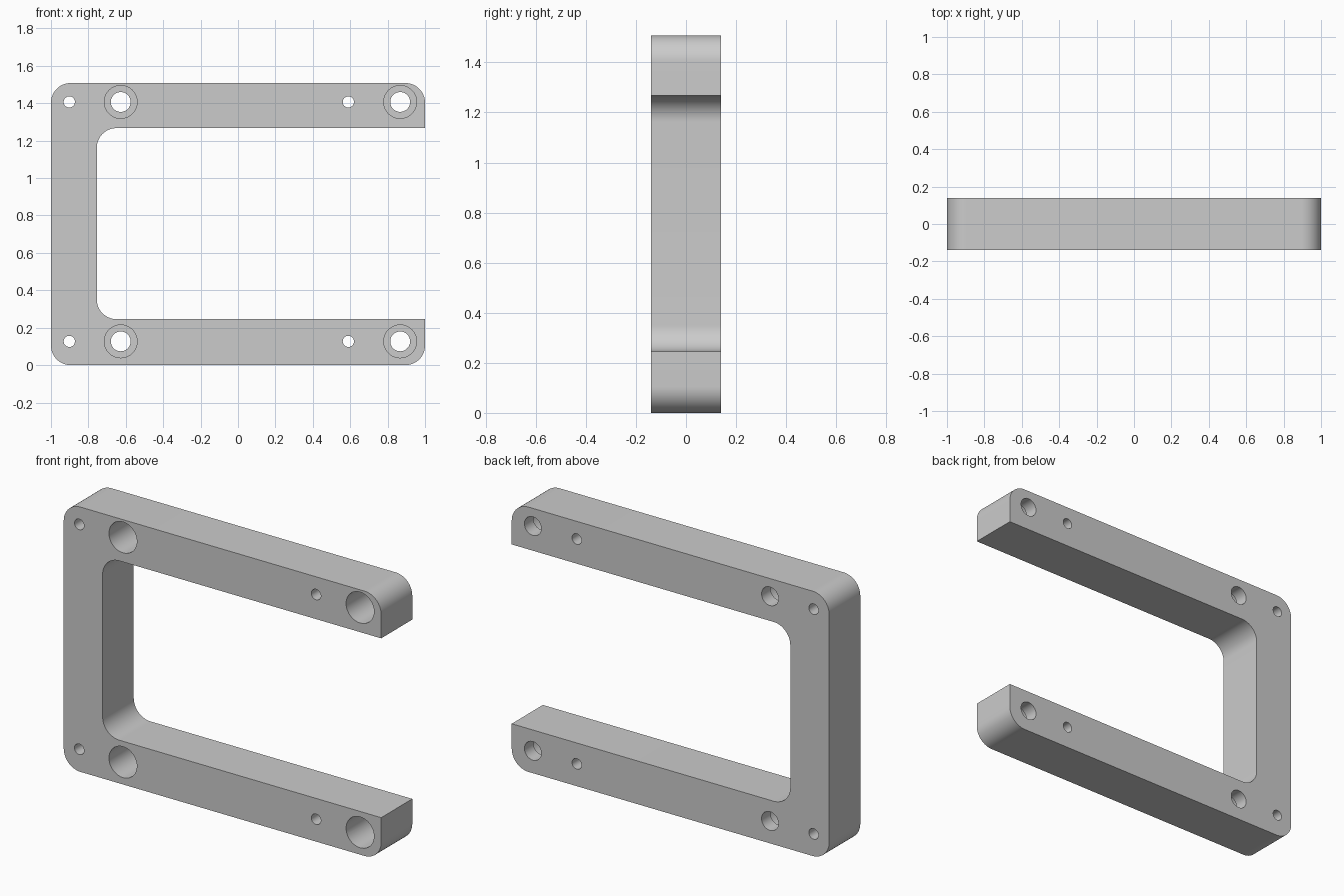
import bpy, bmesh
from math import sin, cos, pi, radians

if "Cube" in bpy.data.objects:
    bpy.data.objects.remove(bpy.data.objects["Cube"])

HALF, HEIGHT = 0.14, 1.508          # half thickness and overall height
ARM_LOW, ARM_HIGH, SPINE = 0.246, 1.267, -0.755   # inner edges of the C
RADIUS = 0.105

grey = bpy.data.materials.new("light grey")
grey.use_nodes = True
colour = (0.6, 0.6, 0.6, 1)
grey.diffuse_color = colour
grey.node_tree.nodes["Principled BSDF"].inputs["Base Color"].default_value = colour


def arc(cx, cz, start, end, r=RADIUS, steps=16):
    """Points of a rounded corner, angles in degrees."""
    angles = [radians(start + (end - start) * i / steps) for i in range(steps + 1)]
    return [(cx + r * cos(a), cz + r * sin(a)) for a in angles]


def prism(name, outline, y0, y1):
    """Extrude an x-z outline along y."""
    bm = bmesh.new()
    face = bm.faces.new([bm.verts.new((x, y0, z)) for x, z in outline])
    moved = bmesh.ops.extrude_face_region(bm, geom=[face])["geom"]
    verts = [v for v in moved if isinstance(v, bmesh.types.BMVert)]
    bmesh.ops.translate(bm, verts=verts, vec=(0, y1 - y0, 0))
    bmesh.ops.recalc_face_normals(bm, faces=bm.faces)
    mesh = bpy.data.meshes.new(name)
    bm.to_mesh(mesh)
    bm.free()
    mesh.materials.append(grey)
    obj = bpy.data.objects.new(name, mesh)
    bpy.context.collection.objects.link(obj)
    return obj


# C-shaped plate with rounded outer and inner corners
R = RADIUS
outline = (
    arc(-1 + R, R, 180, 270)
    + arc(1 - R, R, 270, 360)
    + [(1, ARM_LOW)]
    + arc(SPINE + R, ARM_LOW + R, 270, 180)
    + arc(SPINE + R, ARM_HIGH - R, 180, 90)
    + [(1, ARM_HIGH)]
    + arc(1 - R, HEIGHT - R, 0, 90)
    + arc(-1 + R, HEIGHT - R, 90, 180)
)
frame = prism("c_frame", outline, -HALF, HALF)
bpy.ops.object.select_all(action="DESELECT")
frame.select_set(True)
bpy.context.view_layer.objects.active = frame


def drill(x, z, r, y0, y1):
    """Cut a round hole through the frame between two depths."""
    cutter = prism("hole_cutter", arc(x, z, 0, 360, r, 40)[:-1], y0, y1)
    cutter.hide_render = True
    mod = frame.modifiers.new("hole", "BOOLEAN")
    mod.operation, mod.solver, mod.object = "DIFFERENCE", "EXACT", cutter
    bpy.ops.object.modifier_apply(modifier=mod.name)
    bpy.data.objects.remove(cutter)


# Pin holes and counterbored bolt holes in both arms
for z in (0.127, 1.407):
    for x in (-0.902, 0.59):
        drill(x, z, 0.03, -0.2, 0.2)
    for x in (-0.627, 0.867):
        drill(x, z, 0.088, -0.2, -HALF + 0.2)
        drill(x, z, 0.053, -0.2, 0.2)

bpy.ops.object.shade_smooth_by_angle(angle=radians(30))
